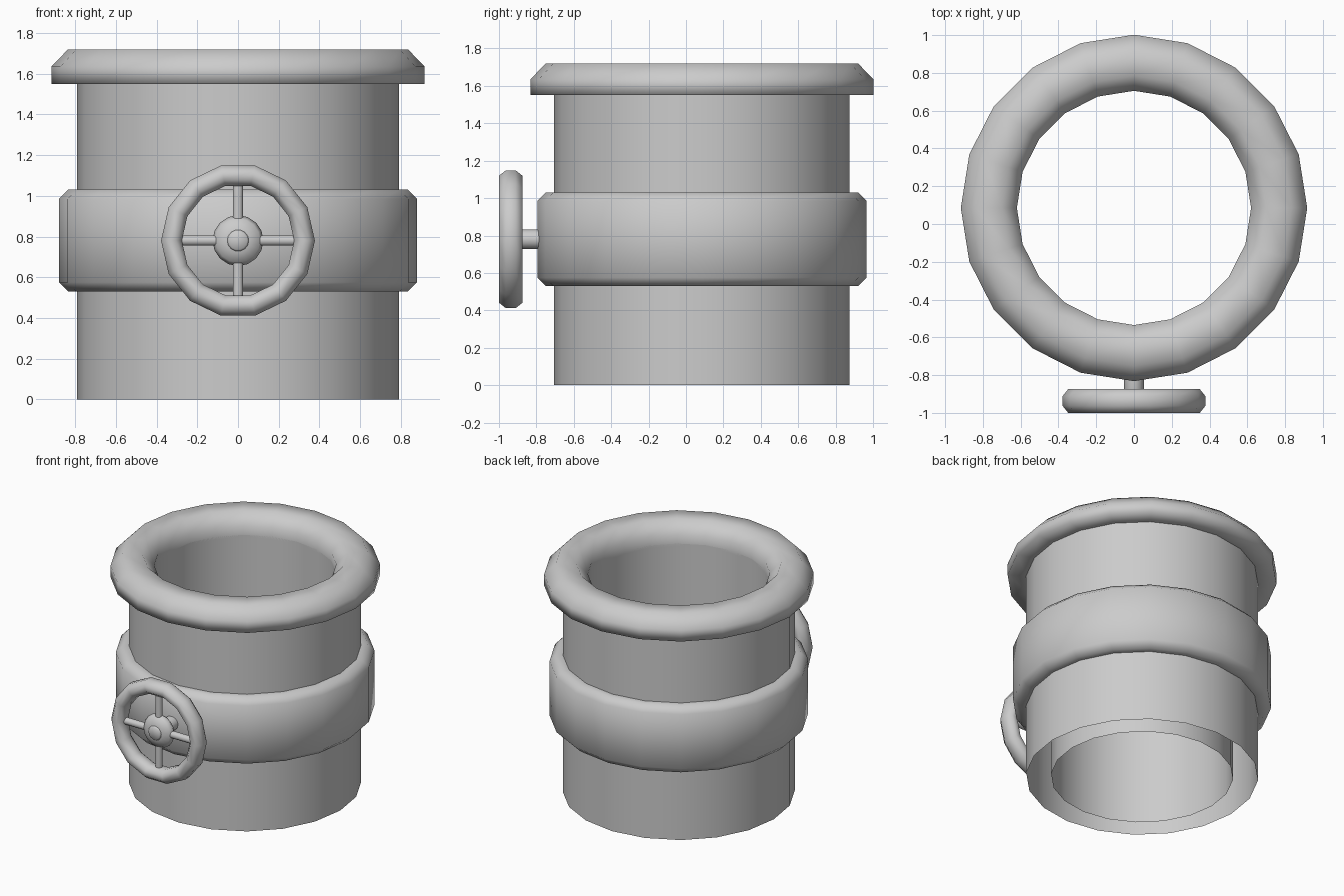
import bpy, bmesh, math
from mathutils import Matrix, Vector

if "Cube" in bpy.data.objects:
    bpy.data.objects.remove(bpy.data.objects["Cube"])

CY = 0.085                        # pipe axis
WHEEL = Vector((0, -0.937, 0.78))  # hand wheel centre
FRONT = Matrix.Translation(WHEEL) @ Matrix.Rotation(math.pi / 2, 4, 'X')
PIPE = Matrix.Translation((0, CY, 0))


def lathe(name, profile, sides, matrix, angle=180, closed=False):
    """Spin (radius, height) points about z; radius 0 makes a pole."""
    bm = bmesh.new()
    rings = []
    for r, z in profile:
        if r == 0:
            rings.append([bm.verts.new((0, 0, z))] * sides)
        else:
            rings.append([bm.verts.new((r * math.cos(2 * math.pi * i / sides),
                                        r * math.sin(2 * math.pi * i / sides), z))
                          for i in range(sides)])
    pairs = list(zip(rings, rings[1:]))
    if closed:
        pairs.append((rings[-1], rings[0]))
    for a, b in pairs:
        for i in range(sides):
            j = (i + 1) % sides
            corners = list(dict.fromkeys((a[i], a[j], b[j], b[i])))
            bm.faces.new(corners).smooth = True
    bm.transform(matrix)
    mesh = bpy.data.meshes.new(name)
    bm.to_mesh(mesh)
    bm.free()
    mesh.set_sharp_from_angle(angle=math.radians(angle))
    obj = bpy.data.objects.new(name, mesh)
    bpy.context.collection.objects.link(obj)
    return obj


# Pipe walls, open between them at the bottom
lathe("outer_wall", [(0.79, 0), (0.79, 1.55)], 20, PIPE)
lathe("inner_wall", [(0.62, 1.57), (0.62, 0)], 20, PIPE)

# Rounded lip at the top
lathe("top_rim", [(0.79, 1.55), (0.917, 1.55), (0.917, 1.635), (0.835, 1.72),
                  (0.70, 1.72), (0.62, 1.635), (0.62, 1.55)], 20, PIPE)

# Chamfered band round the middle
lathe("middle_band", [(0.79, 0.53), (0.835, 0.53), (0.88, 0.575), (0.88, 0.985),
                      (0.835, 1.03), (0.79, 1.03)], 20, PIPE)

# Hand wheel ring, an eight-sided tube
k = 1 / math.cos(math.pi / 8)
tube = [(0.327 + 0.051 * k * math.cos(a), 0.063 * k * math.sin(a))
        for a in (math.pi * (2 * i + 1) / 8 for i in range(8))]
lathe("wheel_ring", tube, 14, FRONT, closed=True)

# Domed hub
dome = [(0, -0.055)] + [(0.125 * math.cos(a), 0.055 * math.sin(a))
                        for a in (math.radians(d) for d in range(-60, 61, 30))] + [(0, 0.055)]
lathe("wheel_hub", dome, 16, FRONT)

# Axle from the band through the hub
lathe("wheel_axle", [(0, -0.16), (0.053, -0.16), (0.053, 0.05), (0.045, 0.06), (0, 0.06)],
      14, FRONT, 60)

# Four spokes
for i in range(4):
    turn = Matrix.Rotation(i * math.pi / 2, 4, 'Z') @ Matrix.Rotation(math.pi / 2, 4, 'Y')
    lathe(f"wheel_spoke_{i + 1}", [(0.026, 0.08), (0.026, 0.32)], 10, FRONT @ turn)
